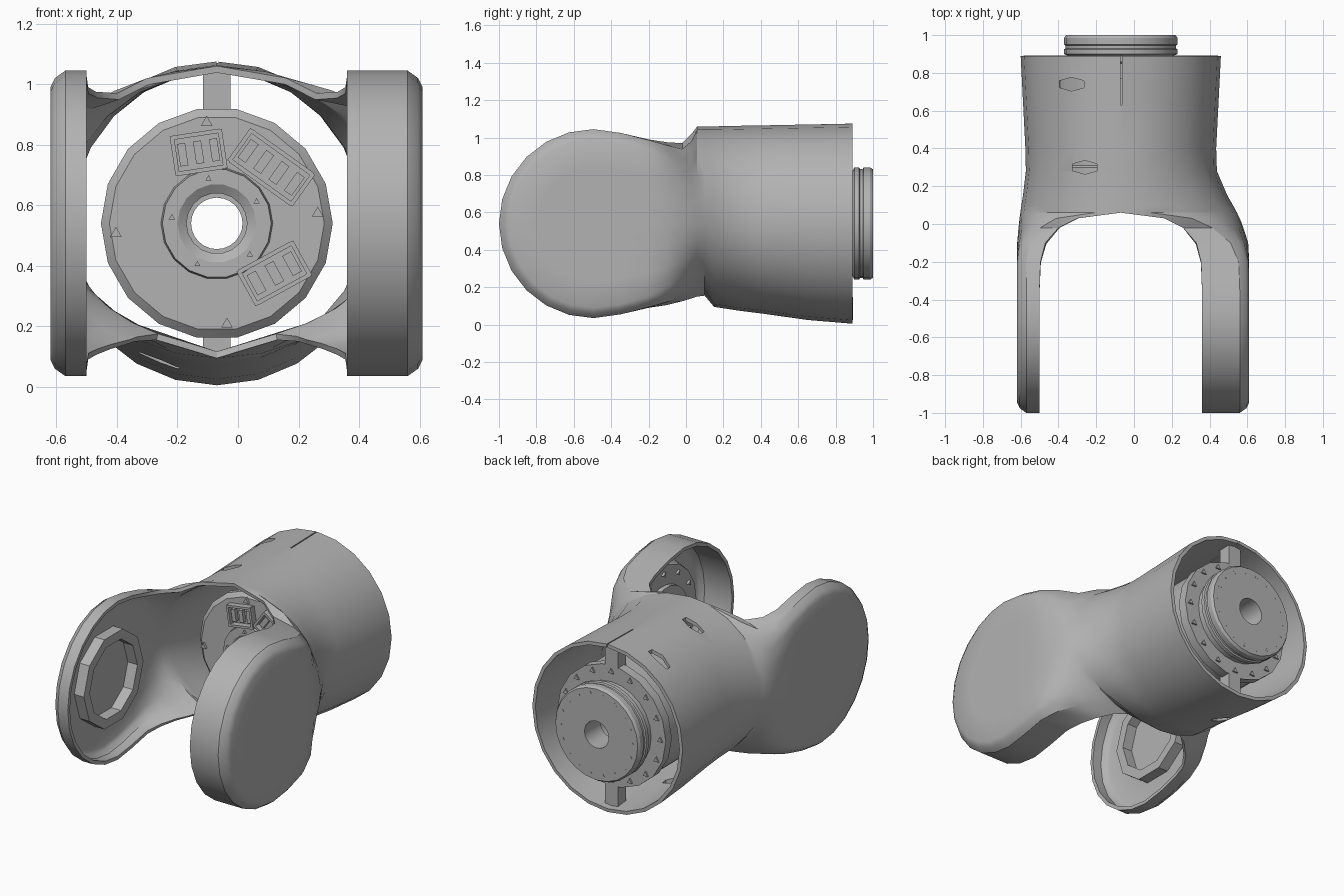
import bpy, bmesh, math
from mathutils import Matrix, Vector

if "Cube" in bpy.data.objects:
    bpy.data.objects.remove(bpy.data.objects["Cube"], do_unlink=True)

CX, CZ, PIVOT = -0.07, 0.54, -0.495   # tube axis and fork pivot
REACH = 0.505                         # fork disc radius

grey = bpy.data.materials.new("plain_grey")
grey.use_nodes = True
grey.diffuse_color = (0.45, 0.45, 0.45, 1)
grey.node_tree.nodes["Principled BSDF"].inputs["Base Color"].default_value = (0.45, 0.45, 0.45, 1)


def finish(name, bm, smooth=True):
    mesh = bpy.data.meshes.new(name)
    bm.to_mesh(mesh)
    bm.free()
    mesh.materials.append(grey)
    obj = bpy.data.objects.new(name, mesh)
    bpy.context.collection.objects.link(obj)
    if smooth:
        activate(obj)
        bpy.ops.object.shade_smooth_by_angle(angle=math.radians(30))
    return obj


def activate(obj):
    bpy.ops.object.select_all(action='DESELECT')
    obj.select_set(True)
    bpy.context.view_layer.objects.active = obj


def skin(bm, rows, closed=False):
    """Join rows of points with quads."""
    grid = [[bm.verts.new(p) for p in row] for row in rows]
    for a, b in zip(grid, grid[1:]):
        n = len(a)
        for j in range(n if closed else n - 1):
            k = (j + 1) % n
            bm.faces.new((a[j], a[k], b[k], b[j]))


def lathe(name, profile, axis, segments):
    """Turn a closed (radius, distance) profile round the tube or pivot axis."""
    rows = []
    for i in range(segments + 1):
        a = math.tau * i / segments
        c, s = math.cos(a), math.sin(a)
        if axis == 'Y':
            rows.append([(CX + r * c, d, CZ + r * s) for r, d in profile])
        else:
            rows.append([(d, PIVOT + r * c, CZ + r * s) for r, d in profile])
    bm = bmesh.new()
    skin(bm, rows, closed=True)
    bmesh.ops.remove_doubles(bm, verts=bm.verts, dist=0.0001)
    bmesh.ops.recalc_face_normals(bm, faces=bm.faces)
    return finish(name, bm)


def box(bm, loc, size, turn=0):
    m = (Matrix.Translation(loc) @ Matrix.Rotation(turn, 4, 'Y')
         @ Matrix.Diagonal((*size, 1)))
    bmesh.ops.create_cube(bm, size=1, matrix=m)


def bolts(name, radius, count, depth, axis, size=0.014, start=0.0):
    """Ring of small three sided studs."""
    bm = bmesh.new()
    for i in range(count):
        a = start + math.tau * i / count
        c, s = radius * math.cos(a), radius * math.sin(a)
        if axis == 'Y':
            loc, rot = (CX + c, depth, CZ + s), Matrix.Rotation(math.pi / 2, 4, 'X')
        else:
            loc, rot = (depth, PIVOT + c, CZ + s), Matrix.Rotation(math.pi / 2, 4, 'Y')
        bmesh.ops.create_cone(bm, cap_ends=True, segments=3, radius1=size, radius2=size,
                              depth=0.02, matrix=Matrix.Translation(loc) @ rot)
    return finish(name, bm, False)


# Yoke shell: half sections from the open edge to the middle of one side
def half_section(edge, height, outer, roundness):
    dish = [(edge, height), (outer - 0.05, height), (outer - 0.015, height - 0.025),
            (outer, height - 0.055), (outer, height * 0.6), (outer, height * 0.3), (outer, 0)]
    limit = math.acos(edge / outer)
    tall = height / math.sin(limit)
    points = []
    for j, (x, z) in enumerate(dish):
        a = limit * (1 - j / 6)
        points.append((x + (outer * math.cos(a) - x) * roundness,
                       z + (tall * math.sin(a) - z) * roundness))
    return points


# y, narrowing, roundness, upper edge and height, lower edge and height
stations = [
    (PIVOT, 0, 0, .43, REACH, .43, REACH),
    (-.35, 0, 0, .43, .485, .43, .485),
    (-.2, 0, .05, .425, .45, .425, .45),
    (-.1, .03, .3, .4, .435, .4, .435),
    (-.02, .17, .65, .33, .43, .35, .415),
    (.03, .28, .85, .23, .48, .3, .40),
    (.06, .36, 1, 0, .52, .27, .39),
    (.1, .48, 1, 0, .52, .2, .385),
    (.15, .64, 1, 0, .52, 0, .445),
    (.28, .95, 1, 0, .523, 0, .465),
    (.4, 1, 1, 0, .525, 0, .48),
    (.65, 1, 1, 0, .53, 0, .515),
    (.89, 1, 1, 0, .535, 0, .535),
]

bm = bmesh.new()
for side, outer in ((-1, 0.55), (1, 0.68)):
    rows = []
    for y, narrow, rnd, eu, hu, el, hl in stations:
        tube = 0.5 + 0.03 * max(0, y - 0.3) / 0.59
        mid = outer + (tube - outer) * narrow
        up = half_section(eu, hu, mid, rnd)
        low = half_section(el, hl, mid, rnd)
        section = up + [(x, -z) for x, z in reversed(low[:-1])]
        rows.append([(CX + side * x, y, CZ + z) for x, z in section])
    skin(bm, rows)
    # rounded front end of the fork arm
    rows = []
    for i in range(13):
        a = math.pi * i / 12
        rows.append([(CX + side * x, PIVOT - r * math.sin(a), CZ + r * math.cos(a))
                     for x, r in half_section(0.43, REACH, outer, 0)])
    skin(bm, rows)
bmesh.ops.remove_doubles(bm, verts=bm.verts, dist=0.0005)
bmesh.ops.recalc_face_normals(bm, faces=bm.faces)
bm.normal_update()
top = max(bm.faces, key=lambda f: f.calc_center_median().z)
if top.normal.z < 0:
    bmesh.ops.reverse_faces(bm, faces=bm.faces)
shell = finish("yoke_shell", bm, False)
wall = shell.modifiers.new("wall", 'SOLIDIFY')
wall.thickness = 0.022
wall.offset = -1

# Lens shaped slots and the seam cut through the shell
bm = bmesh.new()
for x, y, z in ((-.33, .74, 1.03), (-.26, .3, 1.03), (-.26, .5, .05)):
    m = Matrix.Translation((x, y, z)) @ Matrix.Diagonal((.075, .036, 1, 1))
    bmesh.ops.create_cone(bm, cap_ends=True, segments=6, radius1=1, radius2=1, depth=.2, matrix=m)
box(bm, (CX + .002, .78, 1.06), (.007, .3, .1))
cutter = finish("slot_cutter", bm, False)
cutter.hide_render = True
cut = shell.modifiers.new("slots", 'BOOLEAN')
cut.operation = 'DIFFERENCE'
cut.solver = 'EXACT'
cut.object = cutter
activate(shell)
for name in ("wall", "slots"):
    bpy.ops.object.modifier_apply(modifier=name)
bpy.data.objects.remove(cutter, do_unlink=True)
bpy.ops.object.shade_smooth_by_angle(angle=math.radians(30))

# Drive unit with a bore through it, its flange and the output hub
lathe("drive_body", [(.1, .23), (.13, .21), (.18, .21), (.185, .24), (.355, .24), (.383, .265),
                     (.383, .3), (.37, .31), (.37, .79), (.383, .79), (.383, .85), (.1, .85)], 'Y', 18)
lathe("output_hub", [(.085, .84), (.28, .84), (.28, .89), (.3, .9), (.3, .925), (.292, .93),
                     (.292, .945), (.3, .95), (.3, .985), (.29, 1), (.085, 1)], 'Y', 24)
bolts("flange_bolts", .345, 16, .85, 'Y', .02)
bolts("hub_bolts", .255, 18, .991, 'Y')
bolts("front_screws", .335, 4, .235, 'Y', .022, .1)
bolts("bearing_screws", .15, 5, .205, 'Y', .012, .5)

# Mounts between the flange and the shell
bm = bmesh.new()
for s in (-1, 1):
    box(bm, (CX, .81, CZ + s * .44), (.09, .08, .15))
finish("flange_mounts", bm, False)

# Sockets on the front of the drive unit
bm = bmesh.new()
for dx, dz, width, count, turn in ((-.06, .235, .16, 3, -.15), (.18, .185, .25, 4, .62),
                                   (.19, -.165, .2, 3, -.5)):
    frame = Matrix.Translation((CX + dx, .225, CZ + dz)) @ Matrix.Rotation(turn, 4, 'Y')
    for s in (-1, 1):
        box(bm, frame @ Vector((s * width / 2, 0, 0)), (.014, .05, .13), turn)
        box(bm, frame @ Vector((0, 0, s * .06)), (width, .05, .014), turn)
    for i in range(count):
        x = ((i + .5) / count - .5) * width
        box(bm, frame @ Vector((x, 0.005, 0)), (width / count * .5, .03, .075), turn)
finish("sockets", bm, False)

# Bearing ring inside the right arm and drive face inside the left arm
lathe("bearing_ring", [(.24, -.605), (.24, -.53), (.3, -.53), (.3, -.605)], 'X', 10)
lathe("joint_drive", [(0, .52), (.13, .52), (.13, .48), (.22, .48), (.22, .51),
                      (.34, .51), (.37, .595), (0, .595)], 'X', 18)
bolts("joint_bolts", .29, 12, .505, 'X', .018)
